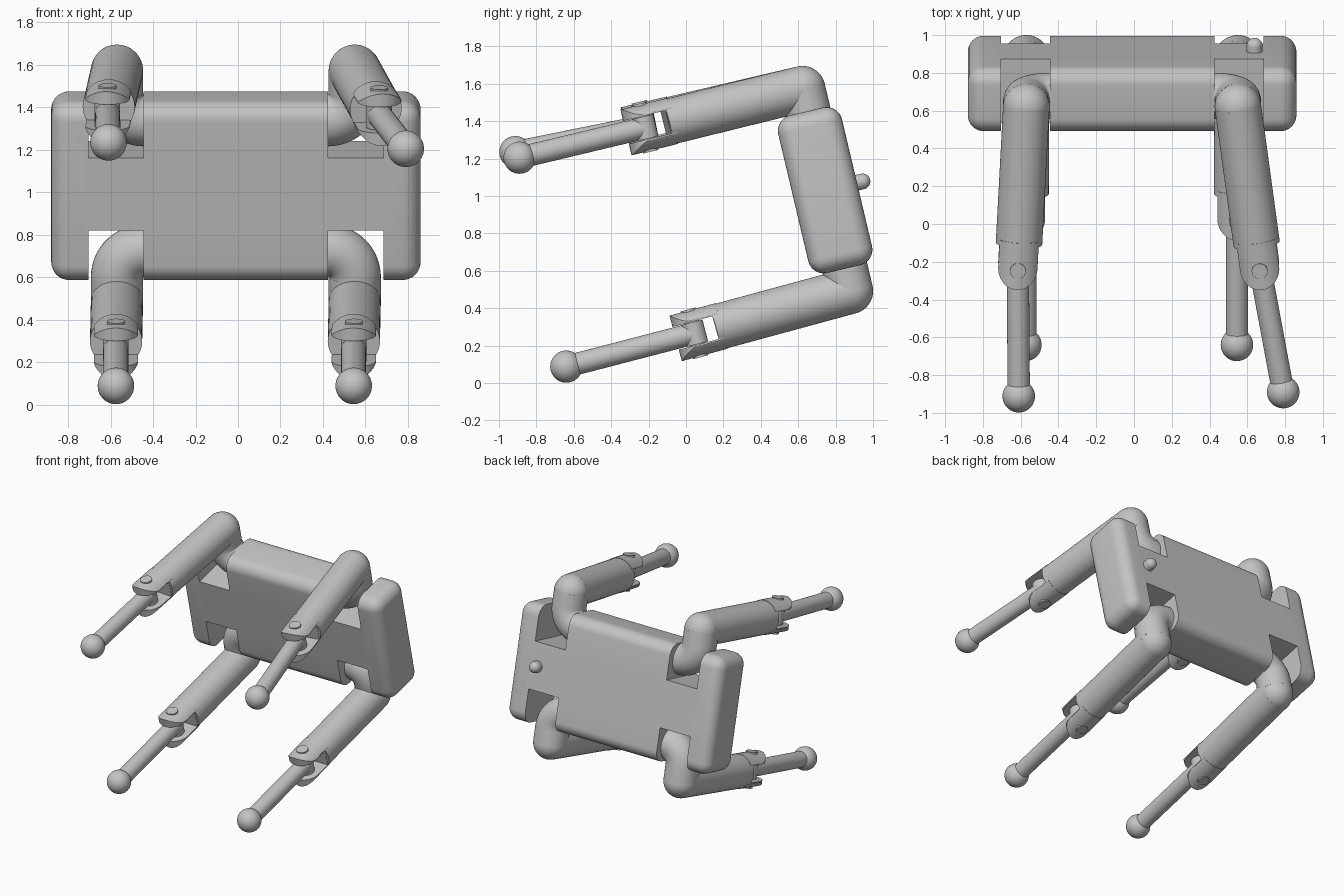
import bpy, bmesh
from math import radians, pi, sin, cos
from mathutils import Matrix, Vector

cube = bpy.data.objects.get("Cube")
if cube:
    bpy.data.objects.remove(cube)

grey = bpy.data.materials.new("plain_grey")
grey.use_nodes = True
grey.diffuse_color = (0.55, 0.55, 0.55, 1)
grey.node_tree.nodes["Principled BSDF"].inputs["Base Color"].default_value = grey.diffuse_color

# Frame of the tilted body
BODY = Matrix.Translation((-0.01, 0.744, 1.031)) @ Matrix.Rotation(radians(13.3), 4, 'X')
UP = BODY.to_3x3() @ Vector((0, 0, 1))
R = 0.123


def finish(bm, name, matrix=Matrix()):
    bm.transform(matrix)
    bmesh.ops.recalc_face_normals(bm, faces=bm.faces)
    mesh = bpy.data.meshes.new(name)
    bm.to_mesh(mesh)
    bm.free()
    obj = bpy.data.objects.new(name, mesh)
    bpy.context.collection.objects.link(obj)
    mesh.materials.append(grey)
    return obj


def box(name, low, high, matrix=Matrix(), bevel=0):
    low, high = Vector(low), Vector(high)
    bm = bmesh.new()
    bmesh.ops.create_cube(bm, size=1)
    bm.transform(Matrix.Translation((low + high) / 2) @ Matrix.Diagonal((*(high - low), 1)))
    if bevel:
        bmesh.ops.bevel(bm, geom=bm.edges[:], offset=bevel, segments=8, profile=0.5, affect='EDGES')
    return finish(bm, name, matrix)


def cylinder(name, a, b, r, matrix=Matrix()):
    a, b = Vector(a), Vector(b)
    bm = bmesh.new()
    bmesh.ops.create_cone(bm, cap_ends=True, segments=48, radius1=r, radius2=r, depth=(b - a).length)
    turn = (b - a).to_track_quat('Z', 'Y').to_matrix().to_4x4()
    return finish(bm, name, matrix @ Matrix.Translation((a + b) / 2) @ turn)


def ball(name, centre, r):
    bm = bmesh.new()
    bmesh.ops.create_uvsphere(bm, u_segments=40, v_segments=24, radius=r)
    return finish(bm, name, Matrix.Translation(centre))


def round_ended_block(name, start, end, r, half_height):
    # Prism along x with a half-round tip centred on end
    angles = [pi / 2 - pi * i / 20 for i in range(21)]
    outline = [(start, r)] + [(end + r * cos(a), r * sin(a)) for a in angles] + [(start, -r)]
    bm = bmesh.new()
    face = bm.faces.new([bm.verts.new((x, y, -half_height)) for x, y in outline])
    top = bmesh.ops.extrude_face_region(bm, geom=[face])["geom"]
    raised = [v for v in top if isinstance(v, bmesh.types.BMVert)]
    bmesh.ops.translate(bm, verts=raised, vec=(0, 0, 2 * half_height))
    return finish(bm, name)


def combine(obj, operation, other):
    mod = obj.modifiers.new(operation, 'BOOLEAN')
    mod.operation, mod.object, mod.solver = operation, other, 'EXACT'
    deps = bpy.context.evaluated_depsgraph_get()
    mesh = bpy.data.meshes.new_from_object(obj.evaluated_get(deps))
    obj.modifiers.clear()
    obj.data = mesh
    bpy.data.objects.remove(other)


def limb_frame(start, end):
    # Local x runs along the limb, local z follows the body's up direction
    x = (end - start).normalized()
    y = UP.cross(x).normalized()
    z = x.cross(y)
    return Matrix.Translation(start) @ Matrix((x, y, z)).transposed().to_4x4()


# Rounded body with four open slots
body = box("body", (-0.87, -0.175, -0.433), (0.87, 0.175, 0.433), BODY, 0.085)
for sx in (-1, 1):
    for sz in (-1, 1):
        xs, zs = sorted((sx * 0.435, sx * 0.695)), sorted((sz * 0.175, sz * 0.6))
        combine(body, 'DIFFERENCE', box("slot", (xs[0], -0.4, zs[0]), (xs[1], 0.4, zs[1]), BODY))

# Button on the back
cylinder("button_stem", (0.648, 0.15, 0), (0.648, 0.205, 0), 0.042, BODY)
ball("button_cap", BODY @ Vector((0.648, 0.205, 0)), 0.042)


def leg(prefix, sx, sz, hinge, foot):
    side = BODY @ Matrix.Diagonal((sx, 1, sz, 1))
    # Curved shoulder leaving the inner slot wall
    bm = bmesh.new()
    ring = bmesh.ops.create_circle(bm, segments=40, radius=R, matrix=Matrix.Translation(
        (0.432, 0.006, 0.315)) @ Matrix.Rotation(pi / 2, 4, 'Y'))
    bmesh.ops.spin(bm, geom=ring["verts"] + bm.edges[:], cent=(0.432, 0.006, 0.443), axis=(0, 1, 0),
                   angle=-pi / 2, steps=16)
    finish(bm, prefix + "_shoulder_bend", side)
    cylinder(prefix + "_shoulder", (0.56, 0.006, 0.443), (0.56, 0.006, 0.555), R, side)
    elbow = side @ Vector((0.56, 0.006, 0.555))
    ball(prefix + "_elbow", elbow, R)

    # Thigh tube ending in a slotted fork, shaped at the origin and then placed
    hinge, foot = Vector(hinge), Vector(foot)
    m = limb_frame(elbow, hinge)
    n = (hinge - elbow).length
    cylinder(prefix + "_thigh", (0, 0, 0), (n - 0.12, 0, 0), R, m)
    fork = round_ended_block(prefix + "_fork", n - 0.15, n, 0.104, 0.2)
    combine(fork, 'INTERSECT', cylinder("fork_round", (n - 0.4, 0, 0), (n + 0.4, 0, 0), R + 0.003))
    combine(fork, 'DIFFERENCE', box("fork_gap", (n - 0.117, -0.3, -0.063), (n + 0.3, 0.3, 0.063)))
    fork.matrix_world = m
    cylinder(prefix + "_hinge_pin", (n, 0, -0.132), (n, 0, 0.132), 0.042, m)

    # Shank and ball foot
    s = limb_frame(hinge, foot)
    cylinder(prefix + "_knuckle", (0, 0, -0.06), (0, 0, 0.06), 0.06, s)
    cylinder(prefix + "_shank", (0, 0, 0), ((foot - hinge).length, 0, 0), 0.059, s)
    ball(prefix + "_foot", foot, 0.086)


leg("upper_right", -1, 1, (-0.615, -0.22, 1.375), (-0.61, -0.912, 1.235))
leg("upper_left", 1, 1, (0.665, -0.22, 1.365), (0.79, -0.89, 1.205))
leg("lower_right", -1, -1, (-0.575, 0.045, 0.266), (-0.575, -0.64, 0.088))
leg("lower_left", 1, -1, (0.545, 0.045, 0.266), (0.545, -0.64, 0.088))

# Smooth shading with sharp edges kept
bpy.ops.object.select_all(action='DESELECT')
for obj in bpy.context.collection.objects:
    if obj.type == 'MESH':
        obj.select_set(True)
        bpy.context.view_layer.objects.active = obj
bpy.ops.object.shade_smooth_by_angle(angle=radians(30))
